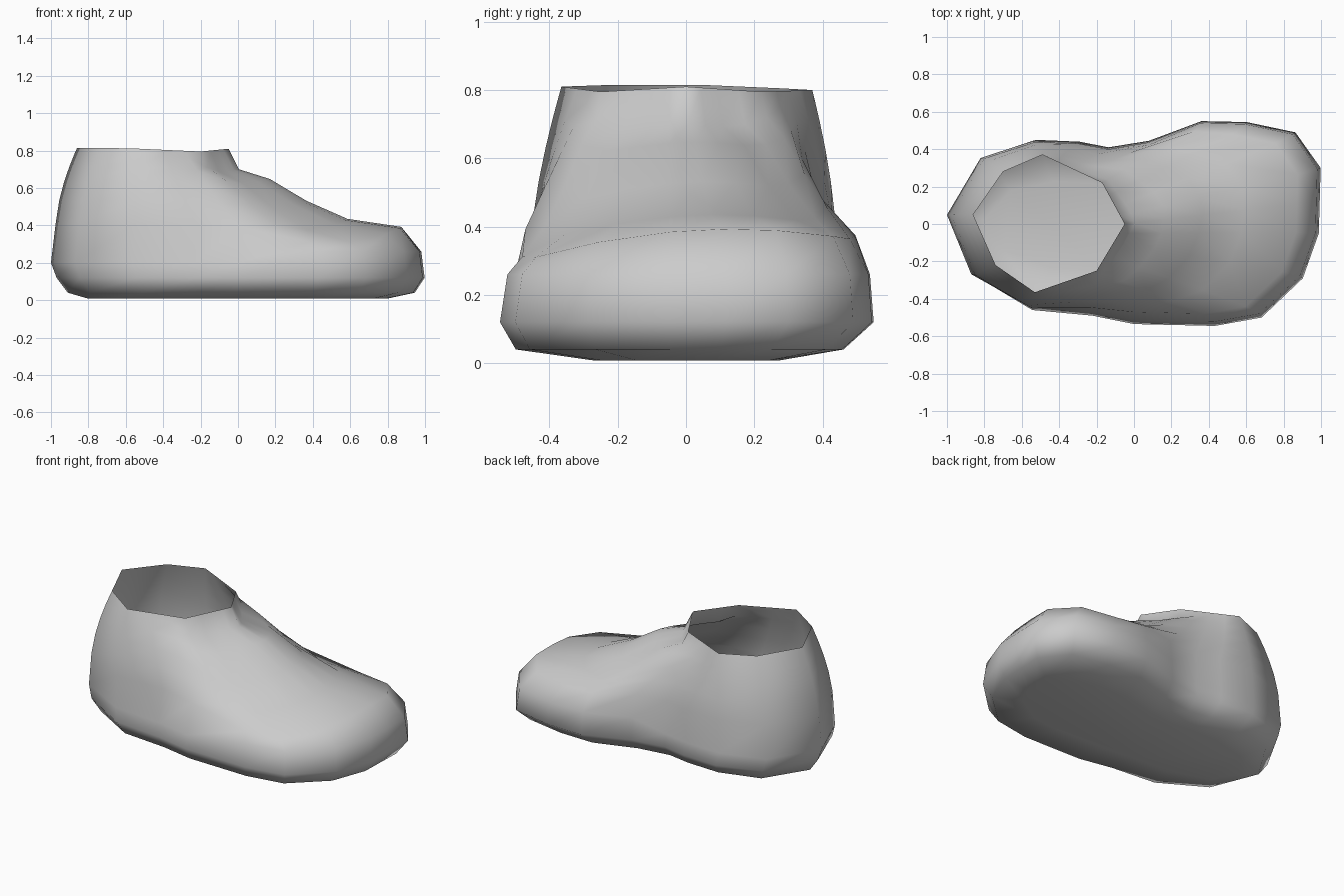
import bpy, bmesh

if "Cube" in bpy.data.objects:
    bpy.data.objects.remove(bpy.data.objects["Cube"])

# Widest foot outline seen from above (x, y), each with its place on the opening rim
outline = [(.99, .12, 0), (.995, .3, .2), (.86, .49, .4), (.6, .545, .7), (.36, .55, 1),
           (.08, .445, 1.3), (-.14, .41, 1.5), (-.3, .44, 1.75), (-.54, .45, 2),
           (-.82, .36, 3), (-1, .05, 4), (-.87, -.28, 5), (-.56, -.46, 6),
           (-.23, -.49, 6.4), (0, -.535, 6.75), (.43, -.545, 7), (.68, -.5, 7.35),
           (.9, -.29, 7.6), (.985, -.05, 7.8)]
# Eight-sided ankle opening (x, y, z)
rim = [(-.05, 0, .81), (-.17, .22, .795), (-.49, .37, .8), (-.7, .28, .805),
       (-.86, .05, .815), (-.74, -.22, .815), (-.53, -.365, .81), (-.2, -.25, .795)]


def clamp(v):
    return max(0.0, min(1.0, v))


def mix(a, b, t):
    return tuple(p + (q - p) * t for p, q in zip(a, b))


def rim_point(p):
    i = int(p)
    return mix(rim[i % 8], rim[(i + 1) % 8], p - i)


def shoulder(x, y):
    # Edge where the side wall turns into the upper, lower at the toes
    front = clamp((x + .1) / .6)
    k = .975 - .095 * front
    # Outer side leans inwards from the heel forwards
    ky = .98 - .1 * clamp((x + .5) / .4) if y < 0 else k
    toe_z = .388 + .06 * y - .19 * y * y
    return (x * k, y * ky, .41 + (toe_z - .41) * front)


def upper(x, y, p, s, sag):
    # Instep surface: straight line to the rim, hollowed at the front, full at the heel
    a = mix(shoulder(x, y), rim_point(p), s)
    front = clamp((x + .1) / .8)
    bulge = 1 + .08 * s * (1 - s) * (1 - front)
    return (a[0] * bulge, a[1] * bulge, a[2] - sag * front)


rings = [[(x * .8, y * .5, .008) for x, y, p in outline],
         [(x * (.95 if x > 0 else .91), y * (.84 if y > 0 else .915), .04) for x, y, p in outline],
         [(x * (1.003 if x > 0 else .97), y, .12) for x, y, p in outline],
         [(x * (.985 if x > 0 else 1), y * (.98 if y > 0 else .96), .26 if x > 0 else .2)
          for x, y, p in outline]]
for s, sag in ((0, 0), (.31, .087), (.55, .09), (.76, .062), (.94, .085), (1, 0)):
    rings.append([upper(x, y, p, s, sag) for x, y, p in outline])

# Loft the rings into one open shell with a closed sole
bm = bmesh.new()
loops = [[bm.verts.new(co) for co in ring] for ring in rings]
n = len(outline)
for lo, hi in zip(loops, loops[1:]):
    for i in range(n):
        j = (i + 1) % n
        bm.faces.new((lo[i], lo[j], hi[j], hi[i]))
bm.faces.new(loops[0][::-1])
for f in bm.faces:
    f.smooth = True

mesh = bpy.data.meshes.new("ankle_shoe")
bm.to_mesh(mesh)
bm.free()
shoe = bpy.data.objects.new("ankle_shoe", mesh)
bpy.context.collection.objects.link(shoe)
